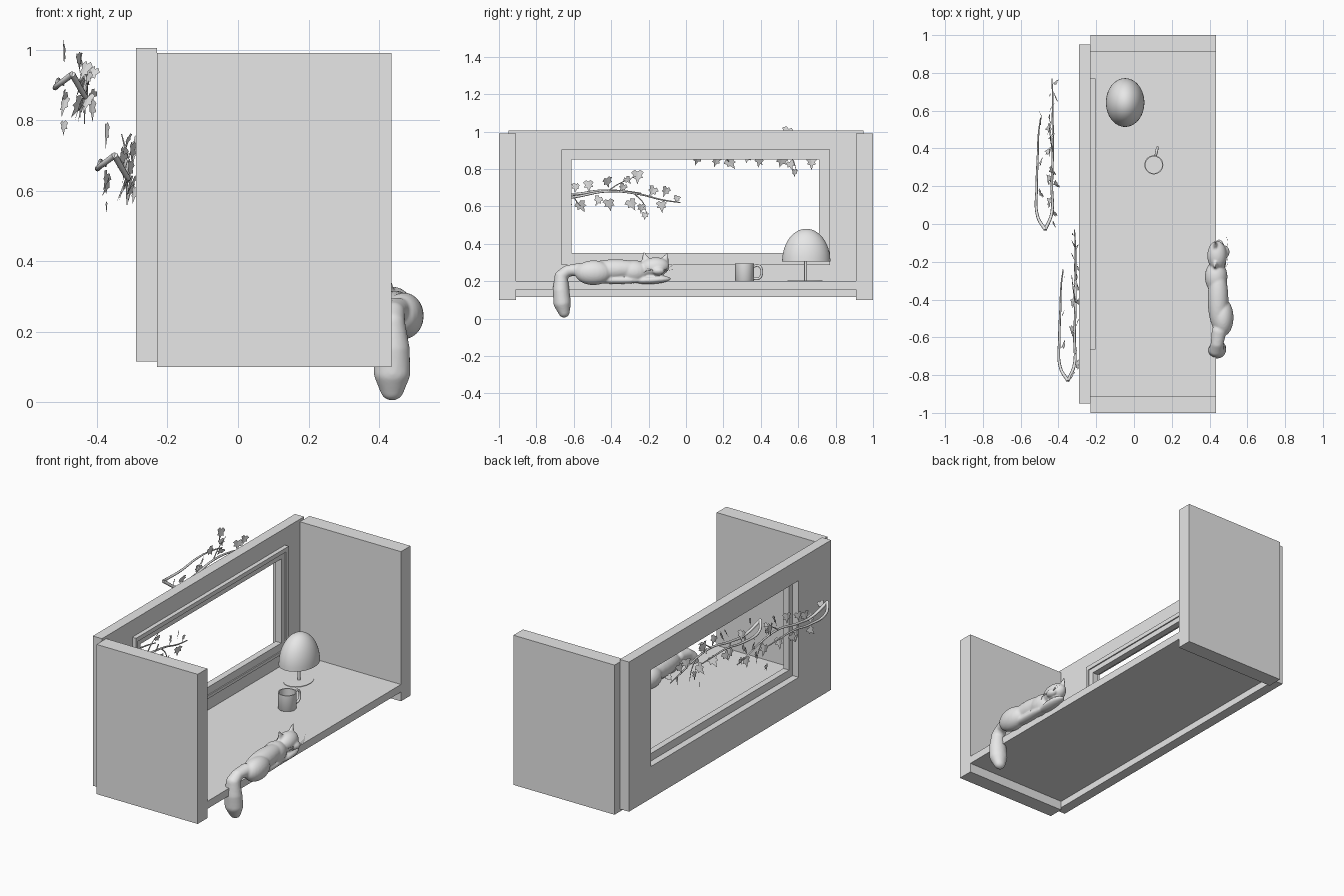
import bpy, bmesh, math, random
from mathutils import Vector, Matrix

if "Cube" in bpy.data.objects:
    bpy.data.objects.remove(bpy.data.objects["Cube"])

random.seed(4)
grey = bpy.data.materials.new("light_grey")
grey.diffuse_color = (0.8, 0.8, 0.8, 1)
grey.use_nodes = True
grey.node_tree.nodes["Principled BSDF"].inputs["Base Color"].default_value = grey.diffuse_color


def finish(name, bm, smooth=False):
    bmesh.ops.recalc_face_normals(bm, faces=bm.faces)
    me = bpy.data.meshes.new(name)
    bm.to_mesh(me)
    bm.free()
    ob = bpy.data.objects.new(name, me)
    bpy.context.collection.objects.link(ob)
    me.materials.append(grey)
    if smooth:
        bpy.ops.object.select_all(action='DESELECT')
        ob.select_set(True)
        bpy.context.view_layer.objects.active = ob
        bpy.ops.object.shade_smooth_by_angle(angle=math.radians(40))
    return ob


def box(name, lo, hi):
    bm = bmesh.new()
    bmesh.ops.create_cube(bm, size=1)
    for v in bm.verts:
        v.co = [lo[i] + (v.co[i] + 0.5) * (hi[i] - lo[i]) for i in range(3)]
    return finish(name, bm)


def ring(name, outer, inner, x0, x1):
    """Rectangular frame in the YZ plane; rectangles are (y0, y1, z0, z1)."""
    bm = bmesh.new()
    loops = []
    for x, r in ((x0, outer), (x1, outer), (x1, inner), (x0, inner)):
        loops.append([bm.verts.new((x, r[i], r[j])) for i, j in ((0, 2), (1, 2), (1, 3), (0, 3))])
    for k in range(4):
        a, b = loops[k], loops[(k + 1) % 4]
        for i in range(4):
            j = (i + 1) % 4
            bm.faces.new((a[i], a[j], b[j], b[i]))
    return finish(name, bm)


def lathe(name, profile, loc, scale=(1, 1), n=48):
    """Revolve an (r, z) profile about a vertical axis."""
    bm = bmesh.new()
    vs = [bm.verts.new((r, 0, z)) for r, z in profile]
    es = [bm.edges.new(p) for p in zip(vs, vs[1:])]
    bmesh.ops.spin(bm, geom=vs + es, axis=(0, 0, 1), cent=(0, 0, 0),
                   steps=n, angle=2 * math.pi)
    bmesh.ops.remove_doubles(bm, verts=bm.verts, dist=1e-5)
    for v in bm.verts:
        v.co = (v.co.x * scale[0] + loc[0], v.co.y * scale[1] + loc[1], v.co.z + loc[2])
    return finish(name, bm, True)


def tube(name, pts, r0, r1, res=3):
    """Smooth tapered tube through points."""
    cu = bpy.data.curves.new(name, 'CURVE')
    cu.dimensions = '3D'
    cu.bevel_depth, cu.bevel_resolution, cu.resolution_u = 1.0, res, 8
    cu.use_fill_caps = True
    sp = cu.splines.new('BEZIER')
    sp.bezier_points.add(len(pts) - 1)
    for i, (b, p) in enumerate(zip(sp.bezier_points, pts)):
        b.co = p
        b.radius = r0 + (r1 - r0) * i / (len(pts) - 1)
        b.handle_left_type = b.handle_right_type = 'AUTO'
    ob = bpy.data.objects.new(name, cu)
    bpy.context.collection.objects.link(ob)
    cu.materials.append(grey)
    return ob


# Room: two side walls, floor, back wall with a window opening
for tag, s in (("front", -1), ("rear", 1)):
    box(tag + "_side_wall", (-0.23, min(s, s * 0.91), 0.10), (0.435, max(s, s * 0.91), 0.99))
box("floor", (-0.23, -0.91, 0.155), (0.435, 0.91, 0.20))
opening = (-0.645, 0.745, 0.305, 0.88)
ring("window_wall", (-0.95, 0.95, 0.115, 1.005), opening, -0.29, -0.23)
ring("window_trim", (-0.665, 0.77, 0.287, 0.905), opening, -0.23, -0.205)
ring("window_sash", opening, (-0.612, 0.71, 0.35, 0.85), -0.25, -0.212)

# Lamp: oval dome shade, stem and thin base
dome = [(math.cos(a), 0.305 + 0.175 * math.sin(a))
        for a in [i * math.pi / 24 for i in range(13)]]
dome[-1] = (0, 0.48)
lathe("lamp_shade", [(0, 0.305)] + dome, (-0.047, 0.643, 0), (0.102, 0.129))
lathe("lamp_stem", [(0, 0.2), (0.008, 0.2), (0.008, 0.31), (0, 0.31)], (-0.047, 0.64, 0), n=16)
lathe("lamp_base", [(0, 0.2), (0.094, 0.2), (0.094, 0.203), (0, 0.204)], (-0.047, 0.637, 0), (0.8, 1))

# Mug with an open top and a looped handle
mug = (0.105, 0.313)
lathe("mug_cup", [(0, 0.2), (0.048, 0.2), (0.05, 0.203), (0.05, 0.295), (0.044, 0.295),
                  (0.044, 0.208), (0, 0.208)], (*mug, 0))
handle = []
for dist, z in ((0.046, 0.278), (0.078, 0.282), (0.094, 0.25), (0.08, 0.216), (0.046, 0.214)):
    handle.append((mug[0] + dist * 0.2, mug[1] + dist * 0.98, z))
tube("mug_handle", handle, 0.007, 0.007)

# Cat: overlapping rounded masses fused into one smooth body
bm = bmesh.new()


def blob(c, r, rx=0.0):
    m = (Matrix.Translation(c) @ Matrix.Rotation(rx, 4, 'X')
         @ Matrix.Diagonal((*r, 1)))
    bmesh.ops.create_uvsphere(bm, u_segments=24, v_segments=16, radius=1, matrix=m)


def chain(points, n=8):
    """Spheres blended between (x, y, z, radius) stations."""
    for a, b in zip(points, points[1:]):
        for i in range(n + 1):
            p = Vector(a).lerp(Vector(b), i / n)
            blob(p[:3], (p[3] * 1.12, p[3], p[3]))


chain([(0.45, -0.57, 0.262, 0.035), (0.44, -0.635, 0.255, 0.03), (0.435, -0.668, 0.225, 0.035),
       (0.437, -0.668, 0.15, 0.045), (0.437, -0.662, 0.085, 0.047), (0.437, -0.652, 0.035, 0.03)])
blob((0.47, -0.495, 0.245), (0.057, 0.1, 0.066))                 # haunch
blob((0.445, -0.40, 0.26), (0.055, 0.17, 0.056), 0.05)           # torso
blob((0.435, -0.28, 0.25), (0.06, 0.085, 0.062))                 # shoulder
blob((0.46, -0.37, 0.205), (0.032, 0.15, 0.02))                  # hind foot
blob((0.45, -0.18, 0.207), (0.04, 0.10, 0.022), 0.06)            # front paws
blob((0.44, -0.168, 0.275), (0.052, 0.08, 0.052), 0.1)           # head
blob((0.48, -0.148, 0.255), (0.026, 0.035, 0.022))               # muzzle
for y, tilt, z in ((-0.218, 0.3, 0.325), (-0.11, -0.4, 0.322)):  # ears
    m = (Matrix.Translation((0.43, y, z)) @ Matrix.Rotation(tilt, 4, 'X')
         @ Matrix.Diagonal((0.55, 1, 1, 1)))
    bmesh.ops.create_cone(bm, cap_ends=True, segments=16, radius1=0.034, radius2=0.003,
                          depth=0.075, matrix=m)
cat = finish("cat_body", bm)
rem = cat.modifiers.new("fuse", 'REMESH')
rem.mode, rem.voxel_size, rem.use_smooth_shade = 'VOXEL', 0.006, True
sm = cat.modifiers.new("soften", 'SMOOTH')
sm.factor, sm.iterations = 0.5, 5
for s in (-1, 1):
    for k in range(2):
        tube("cat_whisker", [(0.49, -0.148 + s * 0.02, 0.255),
                             (0.495, -0.148 + s * 0.055, 0.257 + k * 0.012),
                             (0.49, -0.148 + s * 0.08, 0.255 + k * 0.025 + s * 0.01)], 0.001, 0.0006, 1)

# Ivy: the same two-armed branch with lobed leaves hung twice behind the window
arms = (
    [(-0.35, -0.83, 0.70), (-0.39, -0.76, 0.67), (-0.395, -0.60, 0.665), (-0.39, -0.45, 0.685),
     (-0.385, -0.32, 0.68), (-0.375, -0.24, 0.67)],
    [(-0.35, -0.83, 0.70), (-0.315, -0.74, 0.64), (-0.315, -0.60, 0.65), (-0.31, -0.42, 0.68),
     (-0.31, -0.25, 0.665), (-0.31, -0.13, 0.635), (-0.315, -0.03, 0.62)],
)
twigs = ([(-0.31, -0.42, 0.68), (-0.32, -0.36, 0.72), (-0.33, -0.27, 0.76)],
         [(-0.31, -0.28, 0.67), (-0.315, -0.23, 0.62), (-0.315, -0.21, 0.56)],
         [(-0.315, -0.60, 0.65), (-0.32, -0.58, 0.62), (-0.33, -0.56, 0.60)])
# leaf positions as (y, z, size)
spots = ((-0.59, 0.70, 0.05), (-0.56, 0.60, 0.065), (-0.52, 0.71, 0.06), (-0.47, 0.63, 0.055),
         (-0.42, 0.73, 0.06), (-0.41, 0.61, 0.065), (-0.34, 0.70, 0.05), (-0.26, 0.76, 0.07),
         (-0.31, 0.74, 0.045), (-0.29, 0.61, 0.065), (-0.24, 0.59, 0.05), (-0.22, 0.55, 0.04),
         (-0.18, 0.68, 0.06), (-0.13, 0.60, 0.06), (-0.11, 0.68, 0.055), (-0.05, 0.64, 0.04),
         (-0.74, 0.62, 0.06), (-0.80, 0.69, 0.045), (-0.68, 0.66, 0.06), (-0.64, 0.61, 0.055))
half = ((0.0, 0.35), (0.2, 0.5), (0.5, 0.3), (0.32, 0.1), (0.42, -0.12), (0.17, -0.15), (0.0, -0.6))
outline = list(half) + [(-y, z) for y, z in half[-2:0:-1]]


def ivy(tag, shift):
    off = Vector(shift)
    for p in arms:
        tube(tag + "_stem", [Vector(q) + off for q in p], 0.009, 0.003, 2)
    for p in twigs:
        tube(tag + "_twig", [Vector(q) + off for q in p], 0.004, 0.0015, 1)
    bm = bmesh.new()
    for i, (y, z, s) in enumerate(spots):
        x = -0.375 if i % 4 == 3 and y < -0.2 else random.uniform(-0.335, -0.29)
        m = (Matrix.Translation(Vector((x, y, z)) + off)
             @ Matrix.Rotation(random.uniform(-0.6, 0.6), 4, 'Z')
             @ Matrix.Rotation(random.uniform(-0.6, 0.6), 4, 'X')
             @ Matrix.Rotation(random.uniform(-0.1, 0.5), 4, 'Y') @ Matrix.Scale(s, 4))
        rim = [bm.verts.new(m @ Vector((0.12 * abs(u), u, v))) for u, v in outline]
        mid = bm.verts.new(m @ Vector((0, 0, 0.1)))
        for a, b in zip(rim, rim[1:] + rim[:1]):
            bm.faces.new((mid, a, b))
    finish(tag + "_leaves", bm)


ivy("near_ivy", (0, 0, 0))
ivy("far_ivy", (-0.12, 0.80, 0.23))
